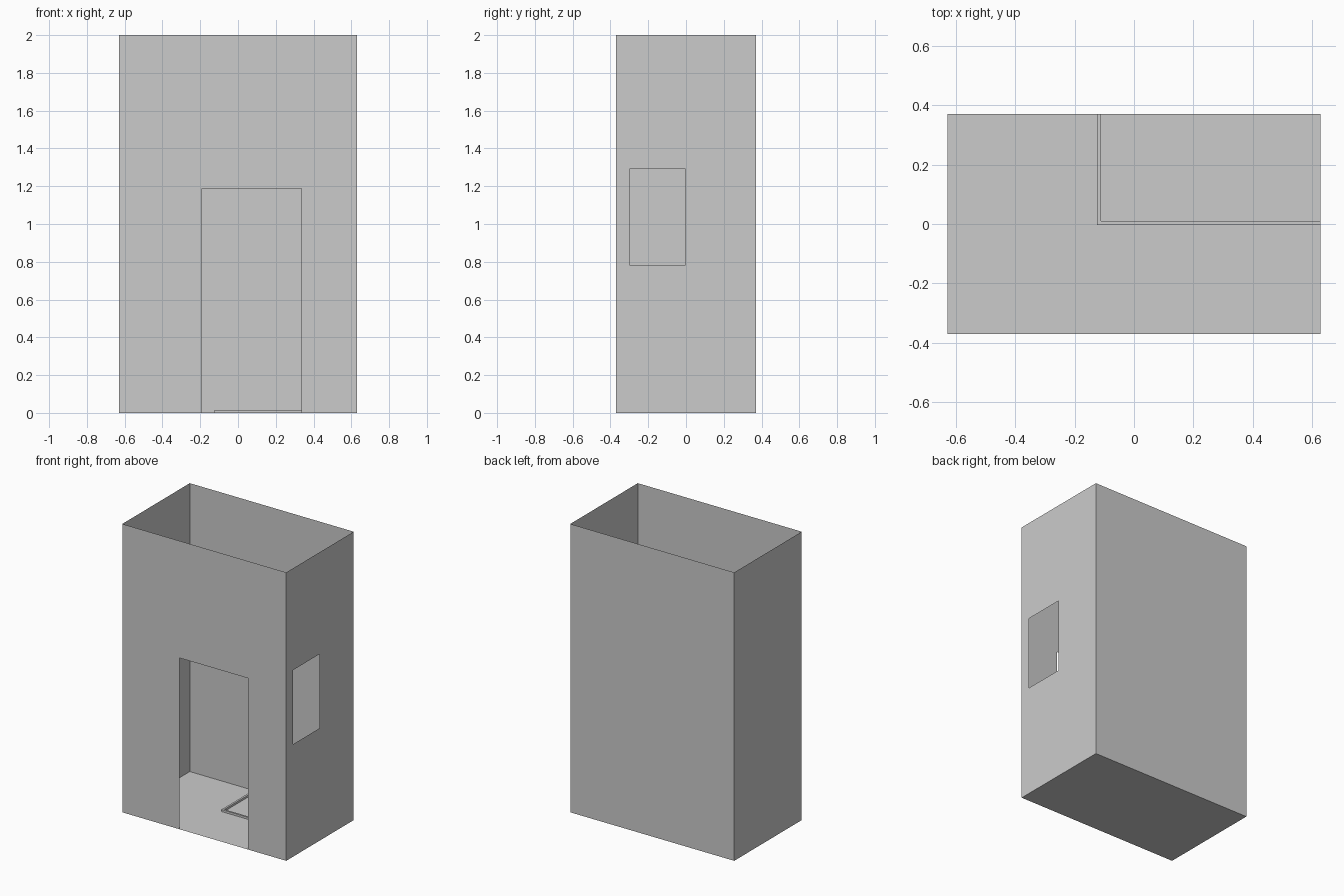
import bpy
import bmesh
from mathutils import Vector

if "Cube" in bpy.data.objects:
    bpy.data.objects.remove(bpy.data.objects["Cube"])

W, D, H = 0.629, 0.37, 2.0   # half width, half depth, height


def make(name, verts, faces):
    mesh = bpy.data.meshes.new(name)
    mesh.from_pydata(verts, [], faces)
    obj = bpy.data.objects.new(name, mesh)
    bpy.context.collection.objects.link(obj)
    return obj


def rect(a0, a1, b0, b1):
    return [(a0, b0), (a1, b0), (a1, b1), (a0, b1)]


def front_plane(pts, y):
    return [(x, y, z) for x, z in pts]


def side_plane(pts, x):
    return [(x, y, z) for y, z in pts]


# Plain sheets: floor, back wall and left wall
make("floor", [(x, y, 0) for x, y in rect(-W, W, -D, D)], [(3, 2, 1, 0)])
make("back_wall", front_plane(rect(-W, W, 0, H), D), [(3, 2, 1, 0)])
make("left_wall", side_plane(rect(-D, D, 0, H), -W), [(3, 2, 1, 0)])

# Front wall with a doorway reaching the floor
d0, d1, dh = -0.19, 0.335, 1.188
front = [(-W, 0), (d0, 0), (d0, dh), (d1, dh), (d1, 0), (W, 0), (W, H), (-W, H)]
make("front_wall", front_plane(front, -D), [(0, 1, 2, 7), (7, 2, 3, 6), (3, 4, 5, 6)])

# Right wall with a window: quads bridge the outer edge to the opening
window = rect(-D, D, 0, H) + rect(-0.296, -0.004, 0.78, 1.294)
make("right_wall", side_plane(window, W),
     [(i, (i + 1) % 4, (i + 1) % 4 + 4, i + 4) for i in range(4)])

# Low L-shaped kerb around the back right corner, standing on the floor
profile = [(-0.125, -0.003), (W, -0.003), (W, 0.01), (-0.111, 0.01), (-0.111, D), (-0.125, D)]
kerb = make("corner_kerb", [(x, y, 0) for x, y in profile], [(0, 1, 2, 3, 4, 5)])
bm = bmesh.new()
bm.from_mesh(kerb.data)
base = bm.faces[:]
top = bmesh.ops.extrude_face_region(bm, geom=base)["geom"]
bmesh.ops.translate(bm, vec=Vector((0, 0, 0.014)),
                    verts=[v for v in top if isinstance(v, bmesh.types.BMVert)])
bmesh.ops.recalc_face_normals(bm, faces=bm.faces[:])
bm.to_mesh(kerb.data)
bm.free()
